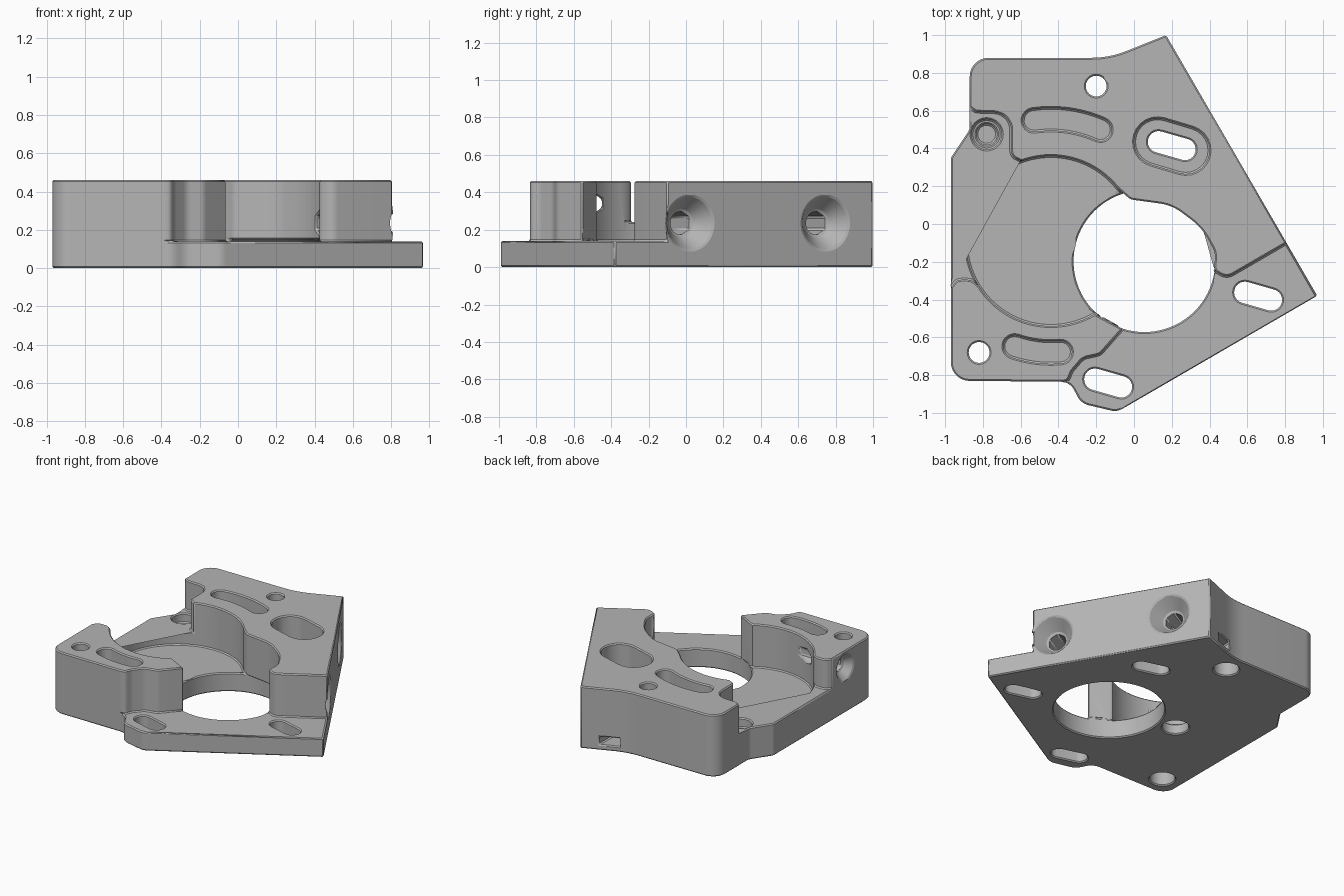
import bpy, bmesh
from math import cos, sin, pi, radians, atan2
from mathutils import Vector, Matrix

cube = bpy.data.objects.get("Cube")
if cube:
    bpy.data.objects.remove(cube)

TOP, SHELF, LEDGE, OVER = 0.46, 0.14, 0.24, 0.7
POCKET = Vector((-0.44, -0.09))

grey = bpy.data.materials.new("machined_grey")
grey.use_nodes = True
colour = (0.46, 0.46, 0.46, 1)
grey.diffuse_color = colour
grey.node_tree.nodes["Principled BSDF"].inputs["Base Color"].default_value = colour


def rounded(points, steps=7):
    """Outline from (x, y, corner radius) points."""
    out = []
    for i, (x, y, r) in enumerate(points):
        p = Vector((x, y))
        if not r:
            out.append(p)
            continue
        a = (Vector(points[i - 1][:2]) - p)
        b = (Vector(points[(i + 1) % len(points)][:2]) - p)
        half = a.angle(b) / 2
        cut = min(r * cos(half) / sin(half), a.length * 0.49, b.length * 0.49)
        r = cut * sin(half) / cos(half)
        centre = p + (a.normalized() + b.normalized()).normalized() * (r / sin(half))
        s, e = p + a * cut / a.length - centre, p + b * cut / b.length - centre
        s, e = p + a.normalized() * cut - centre, p + b.normalized() * cut - centre
        a0 = atan2(s.y, s.x)
        turn = (atan2(e.y, e.x) - a0 + pi) % (2 * pi) - pi
        out += [centre + Vector((cos(a0 + turn * k / steps), sin(a0 + turn * k / steps))) * r
                for k in range(steps + 1)]
    return out


def arc(c, r, a0, a1, n):
    return [Vector((c[0] + r * cos(radians(a0 + (a1 - a0) * k / n)),
                    c[1] + r * sin(radians(a0 + (a1 - a0) * k / n)))) for k in range(n + 1)]


def circle(x, y, r, n=48):
    return arc((x, y), r, 0, 360, n)[:-1]


def stadium(p, q, r):
    ang = atan2(q[1] - p[1], q[0] - p[0]) * 180 / pi
    return arc(q, r, ang - 90, ang + 90, 12) + arc(p, r, ang + 90, ang + 270, 12)


def arc_slot(radius, a0, a1, w):
    ends = [POCKET + Vector((cos(radians(a)), sin(radians(a)))) * radius for a in (a0, a1)]
    return (arc(POCKET, radius + w, a0, a1, 12) + arc(ends[1], w, a1, a1 + 180, 10)[1:-1]
            + arc(POCKET, radius - w, a1, a0, 12) + arc(ends[0], w, a0 + 180, a0 + 360, 10)[1:-1])


def prism(name, outline, z0, z1):
    bm = bmesh.new()
    face = bm.faces.new([bm.verts.new((p.x, p.y, z0)) for p in outline])
    new = bmesh.ops.extrude_face_region(bm, geom=[face])["geom"]
    bmesh.ops.translate(bm, vec=(0, 0, z1 - z0), verts=[v for v in new if isinstance(v, bmesh.types.BMVert)])
    bmesh.ops.recalc_face_normals(bm, faces=bm.faces)
    return add(name, bm)


def add(name, bm):
    mesh = bpy.data.meshes.new(name)
    bm.to_mesh(mesh)
    bm.free()
    obj = bpy.data.objects.new(name, mesh)
    bpy.context.collection.objects.link(obj)
    mesh.materials.append(grey)
    return obj


def cut(cutter):
    mod = body.modifiers.new("cut", "BOOLEAN")
    mod.operation, mod.solver, mod.object = "DIFFERENCE", "EXACT", cutter
    bpy.context.view_layer.objects.active = body
    bpy.ops.object.modifier_apply(modifier=mod.name)
    bpy.data.objects.remove(cutter)


def cut_prism(outline, z0, z1=OVER):
    cut(prism("cutter", outline, z0, z1))


def bolt_hole(point, inward, wide, narrow, depth, length, flat):
    """Countersink with a flattened roof, followed by a hexagonal bore."""
    d = Vector(inward).normalized()
    side = Vector((-d.y, d.x, 0))
    frame = Matrix((side, Vector((0, 0, 1)), d)).transposed().to_4x4()
    frame.translation = Vector(point)
    slope = (wide - narrow) / depth
    bm = bmesh.new()
    bmesh.ops.create_cone(bm, cap_ends=True, segments=40, radius1=wide + slope * 0.05, radius2=narrow,
                          depth=depth + 0.05, matrix=frame @ Matrix.Translation((0, 0, (depth - 0.05) / 2)))
    roof = bmesh.ops.bisect_plane(bm, geom=bm.verts[:] + bm.edges[:] + bm.faces[:], clear_outer=True,
                                  plane_co=(0, 0, point[2] + flat), plane_no=(0, 0, 1))
    bmesh.ops.holes_fill(bm, edges=[e for e in roof["geom_cut"] if isinstance(e, bmesh.types.BMEdge)])
    bmesh.ops.recalc_face_normals(bm, faces=bm.faces)
    cut(add("cutter", bm))
    bm = bmesh.new()
    bmesh.ops.create_cone(bm, cap_ends=True, segments=6, radius1=narrow * 0.97, radius2=narrow * 0.97,
                          depth=length, matrix=frame @ Matrix.Translation((0, 0, length / 2 + 0.02)))
    cut(add("cutter", bm))


# Full-height plate outline
body = prism("mounting_plate", rounded([
    (-0.87, 0.88, 0.1), (-0.13, 0.88, 0.5), (0.17, 1.0, 0), (0.97, -0.38, 0),
    (-0.09, -0.995, 0.08), (-0.28, -0.95, 0.09), (-0.34, -0.835, 0.08),
    (-0.97, -0.83, 0.1), (-0.97, 0.35, 0.04), (-0.87, 0.5, 0.06)]), 0, TOP)

# Low shelf at the front right
cut_prism(rounded([
    (-0.42, -1.2, 0), (1.3, -1.2, 0), (1.3, 0.185, 0), (0.49, -0.285, 0.07), (0.425, -0.245, 0.03),
    (0.43, -0.15, 0.1), (0.36, -0.02, 0.35), (0.2, 0.1, 0.25), (-0.02, 0.13, 0.06), (-0.09, 0.195, 0),
    (-0.3, -0.1, 0), (-0.27, -0.47, 0), (-0.2, -0.48, 0.04), (-0.06, -0.555, 0), (-0.18, -0.69, 0.06),
    (-0.27, -0.71, 0.07), (-0.33, -0.78, 0.06), (-0.35, -0.83, 0.03), (-0.42, -0.84, 0)]), SHELF)

# Round pocket and the ledge beside it
cut_prism(circle(*POCKET, 0.45, 80), SHELF)
cut_prism(rounded([
    (-1.2, -0.345, 0), (-0.97, -0.34, 0.03), (-0.94, -0.295, 0.05), (-0.86, -0.295, 0.06),
    (-0.82, -0.33, 0), (-0.6, -0.1, 0), (-0.55, 0.3, 0), (-0.6, 0.335, 0), (-0.65, 0.36, 0.05),
    (-0.65, 0.59, 0.14), (-0.84, 0.595, 0.04), (-0.88, 0.63, 0), (-1.2, 0.63, 0)]), LEDGE)

# Large opening, centre hole and ledge hole
cut_prism(circle(0.055, -0.197, 0.375, 80), -0.2, SHELF + 0.01)
for x, y, r, z in ((-0.44, -0.09, 0.125, 0.08), (-0.44, -0.09, 0.09, -0.2),
                   (-0.78, 0.475, 0.08, 0.17), (-0.78, 0.475, 0.055, 0.06)):
    cut_prism(circle(x, y, r), z)

# Through holes, counterbored from below
for x, y in ((-0.2, 0.73), (-0.82, -0.68)):
    cut_prism(circle(x, y, 0.055), -0.2)
    cut_prism(circle(x, y, 0.085), -0.2, 0.15)

# Straight slots, and the wide recess over the rear one
for x, y in ((0.2, 0.415), (0.657, -0.382), (-0.137, -0.842)):
    cut_prism(stadium((x - 0.07, y + 0.02), (x + 0.07, y - 0.02), 0.057), -0.2)
cut_prism(stadium((0.125, 0.435), (0.275, 0.39), 0.125), SHELF)

# Blind curved slots
cut_prism(arc_slot(0.645, 66, 98, 0.06), 0.24)
cut_prism(arc_slot(0.59, 251, 275, 0.06), 0.24)

# Bolt holes in the slanted side and the left side
for x, y in ((0.738, 0.02), (0.318, 0.745)):
    bolt_hole((x, y, 0.235), (-0.865, -0.5, 0), 0.145, 0.07, 0.1, 0.4, 0.145 * 0.98)
bolt_hole((-0.97, -0.49, 0.34), (1, 0, 0), 0.1, 0.05, 0.06, 0.38, 0.09)

# Nut slot in the rear edge
cut_prism(rounded([(-0.09, 0.72, 0), (0.05, 0.72, 0), (0.05, 1.1, 0), (-0.09, 1.1, 0)]), 0.04, 0.1)

# Small chamfers and clean shading
bm = bmesh.new()
bm.from_mesh(body.data)
bmesh.ops.remove_doubles(bm, verts=bm.verts, dist=0.002)
bmesh.ops.dissolve_degenerate(bm, edges=bm.edges, dist=0.001)
bm.to_mesh(body.data)
bm.free()
bevel = body.modifiers.new("chamfer", "BEVEL")
bevel.width, bevel.segments, bevel.limit_method = 0.008, 1, "ANGLE"
bevel.angle_limit, bevel.use_clamp_overlap = radians(50), False
bpy.ops.object.select_all(action="DESELECT")
body.select_set(True)
bpy.context.view_layer.objects.active = body
bpy.ops.object.shade_smooth_by_angle(angle=radians(30))
